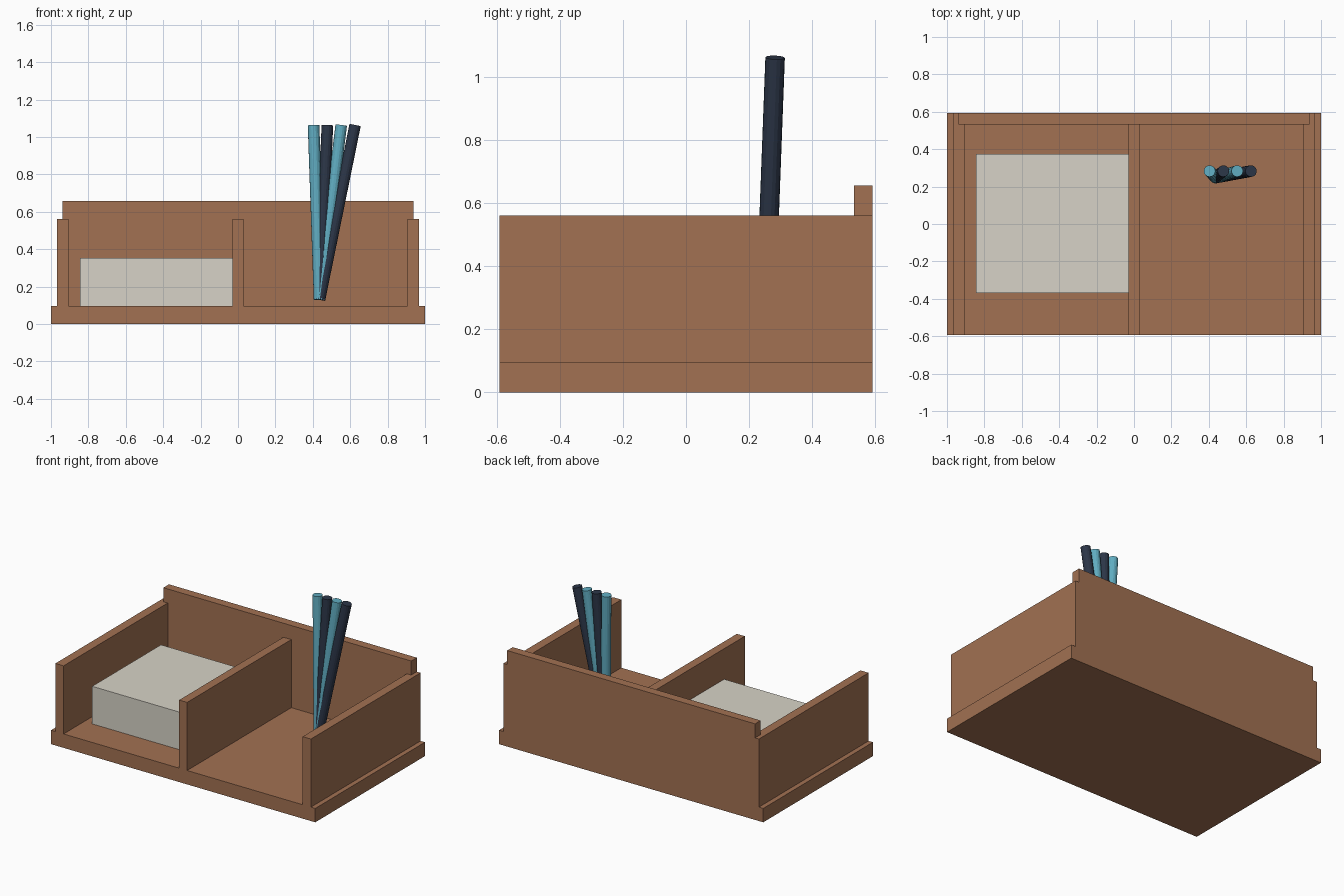
import bpy
from mathutils import Vector

if "Cube" in bpy.data.objects:
    bpy.data.objects.remove(bpy.data.objects["Cube"])


def material(name, color):
    m = bpy.data.materials.new(name)
    m.diffuse_color = (*color, 1)
    m.use_nodes = True
    m.node_tree.nodes["Principled BSDF"].inputs["Base Color"].default_value = m.diffuse_color
    return m


wood = material("wood", (0.36, 0.165, 0.085))
paper = material("paper", (0.68, 0.65, 0.57))
blue = material("light_blue", (0.12, 0.42, 0.54))
navy = material("navy", (0.025, 0.037, 0.065))


def box(name, lo, hi, mat):
    lo, hi = Vector(lo), Vector(hi)
    bpy.ops.mesh.primitive_cube_add(size=1, location=(lo + hi) / 2)
    o = bpy.context.object
    o.name = name
    o.scale = hi - lo
    bpy.ops.object.transform_apply(location=False, rotation=False, scale=True)
    o.data.materials.append(mat)
    return o


def rod(name, start, end, radius, mat):
    start, end = Vector(start), Vector(end)
    axis = end - start
    bpy.ops.mesh.primitive_cylinder_add(vertices=16, radius=radius, depth=axis.length,
                                        location=(start + end) / 2)
    o = bpy.context.object
    o.name = name
    o.rotation_euler = axis.to_track_quat('Z', 'Y').to_euler()
    o.data.materials.append(mat)
    return o


D = 0.593      # half depth
FLOOR = 0.095  # top of base
WALL = 0.561   # top of side walls and divider
BACK = 0.533   # inner face of back panel

# tray
box("base", (-1, -D, 0), (1, D, FLOOR), wood)
box("left_wall", (-0.967, -D, FLOOR), (-0.905, D, WALL), wood)
box("right_wall", (0.905, -D, FLOOR), (0.967, D, WALL), wood)
box("divider", (-0.03, -D, FLOOR), (0.03, BACK, WALL), wood)
box("back_panel", (-0.938, BACK, FLOOR), (0.938, D, 0.657), wood)

# stack of note paper
box("paper_stack", (-0.845, -0.37, FLOOR), (-0.03, 0.374, 0.352), paper)

# pens fanning out from one point
for i in range(4):
    rod(f"pen_{i + 1}", (0.436, 0.248, 0.13), (0.404 + 0.074 * i, 0.283, 1.063),
        0.031, navy if i % 2 else blue)
